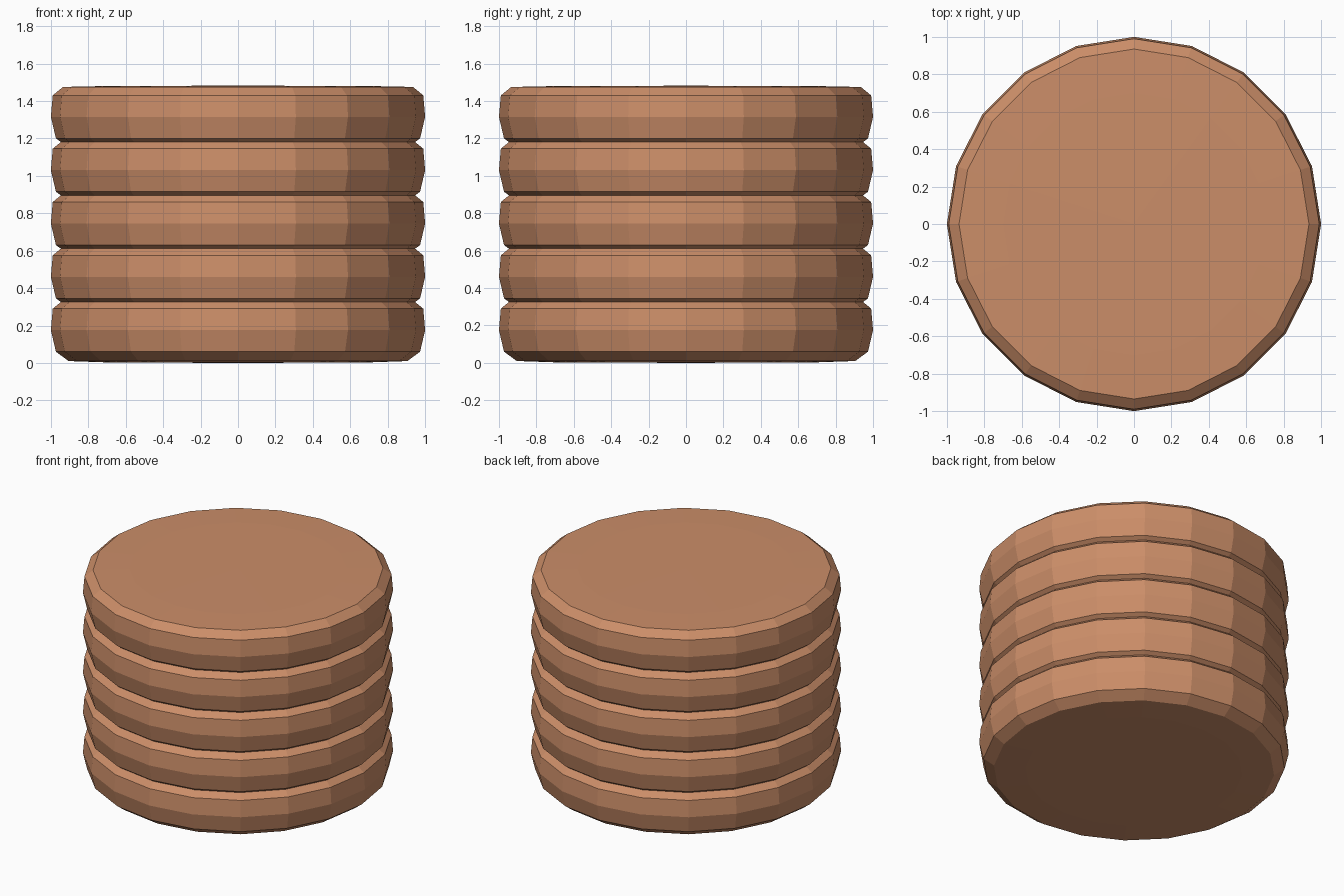
import bpy, bmesh, math

if "Cube" in bpy.data.objects:
    bpy.data.objects.remove(bpy.data.objects["Cube"])

SIDES = 20
PITCH = 0.285
# half-profile of one disc: (radius, height)
PROFILE = [(0.905, 0.010), (0.973, 0.060), (1.0, 0.175), (0.99, 0.290), (0.935, 0.335)]

clay = bpy.data.materials.new("clay")
clay.diffuse_color = (0.60, 0.27, 0.14, 1)
clay.use_nodes = True
clay.node_tree.nodes["Principled BSDF"].inputs["Base Color"].default_value = clay.diffuse_color


def disc(name, z):
    bm = bmesh.new()
    # side rings with rounded rim
    profile = [(0.70, 0.003)] + PROFILE + [(0.70, 0.340)]
    rings = [[bm.verts.new((r * math.cos(2 * math.pi * i / SIDES),
                            r * math.sin(2 * math.pi * i / SIDES), h))
              for i in range(SIDES)] for r, h in profile]
    for lo, hi in zip(rings, rings[1:]):
        for i in range(SIDES):
            j = (i + 1) % SIDES
            bm.faces.new((lo[i], lo[j], hi[j], hi[i]))
    # slightly domed caps
    for ring, h in ((rings[0], 0.0), (rings[-1], 0.342)):
        centre = bm.verts.new((0, 0, h))
        for i in range(SIDES):
            bm.faces.new((ring[i], ring[(i + 1) % SIDES], centre))
    bmesh.ops.recalc_face_normals(bm, faces=bm.faces[:])
    mesh = bpy.data.meshes.new(name)
    bm.to_mesh(mesh)
    bm.free()
    mesh.materials.append(clay)
    obj = bpy.data.objects.new(name, mesh)
    obj.location.z = z
    bpy.context.collection.objects.link(obj)


# stack of five slightly sunken discs
for n in range(5):
    disc(f"stacked_disc_{n + 1}", n * PITCH)
